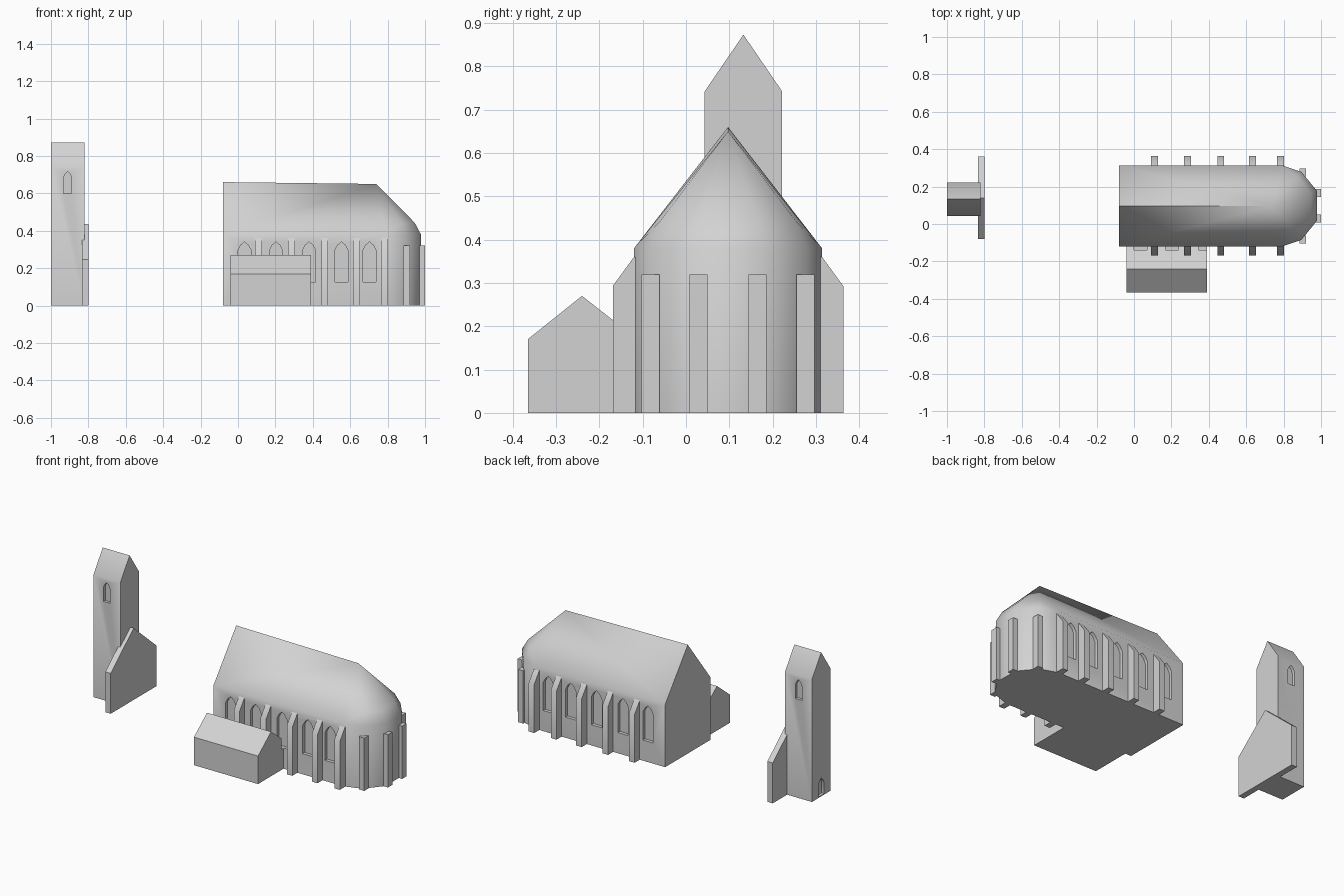
import bpy, bmesh, math
from mathutils import Vector

if "Cube" in bpy.data.objects:
    bpy.data.objects.remove(bpy.data.objects["Cube"])

stone = bpy.data.materials.new("pale_stone_grey")
stone.diffuse_color = (0.65, 0.65, 0.65, 1)
stone.use_nodes = True
stone.node_tree.nodes["Principled BSDF"].inputs["Base Color"].default_value = stone.diffuse_color
CY = 0.097  # nave centre line


def finish(name, bm):
    bmesh.ops.recalc_face_normals(bm, faces=bm.faces[:])
    me = bpy.data.meshes.new(name)
    bm.to_mesh(me)
    bm.free()
    me.materials.append(stone)
    ob = bpy.data.objects.new(name, me)
    bpy.context.collection.objects.link(ob)
    return ob


def add_prism(bm, profile, axis, a, b):
    """Extrude a profile: axis 'x' uses (y, z) points, axis 'y' uses (x, z) points."""
    def at(p, d):
        return (d, p[0], p[1]) if axis == 'x' else (p[0], d, p[1])
    lo = [bm.verts.new(at(p, a)) for p in profile]
    hi = [bm.verts.new(at(p, b)) for p in profile]
    n = len(profile)
    bm.faces.new(lo)
    bm.faces.new(hi[::-1])
    for i in range(n):
        j = (i + 1) % n
        bm.faces.new((lo[i], lo[j], hi[j], hi[i]))


def prism(name, profile, axis, a, b):
    bm = bmesh.new()
    add_prism(bm, profile, axis, a, b)
    return finish(name, bm)


def arch(c, w, z0, spring, top):
    """Pointed arch outline."""
    h = w / 2
    mid = spring + (top - spring) * 0.6
    return [(c - h, z0), (c + h, z0), (c + h, spring), (c + h * 0.6, mid),
            (c, top), (c - h * 0.6, mid), (c - h, spring)]


def cut(ob, cutter):
    mod = ob.modifiers.new("openings", 'BOOLEAN')
    mod.operation = 'DIFFERENCE'
    mod.solver = 'EXACT'
    mod.object = cutter
    dg = bpy.context.evaluated_depsgraph_get()
    me = bpy.data.meshes.new_from_object(ob.evaluated_get(dg))
    ob.modifiers.clear()
    ob.data = me


def smooth(ob):
    bpy.ops.object.select_all(action='DESELECT')
    ob.select_set(True)
    bpy.context.view_layer.objects.active = ob
    bpy.ops.object.shade_smooth_by_angle(angle=math.radians(45))


# Nave with rounded apse
half = [(-0.08, 0.217), (0.79, 0.217), (0.895, 0.182), (0.978, 0.08)]
foot = [(x, CY - y) for x, y in half] + [(x, CY + y) for x, y in reversed(half)]
bm = bmesh.new()
base = [bm.verts.new((x, y, 0)) for x, y in foot]
eave = [bm.verts.new((x, y, 0.38)) for x, y in foot]
ridge_w = bm.verts.new((-0.08, CY, 0.66))
ridge_e = bm.verts.new((0.74, CY, 0.65))
ring = [bm.verts.new(e.co.lerp(ridge_e.co, 0.14) + Vector((0, 0, 0.025))) for e in eave[2:6]]
bm.faces.new(base)
for i in range(7):
    bm.faces.new((base[i], base[i + 1], eave[i + 1], eave[i]))
bm.faces.new((base[7], base[0], eave[0], ridge_w, eave[7]))
bm.faces.new((eave[0], eave[1], ridge_e, ridge_w))
bm.faces.new((eave[7], ridge_w, ridge_e, eave[6]))
bm.faces.new((eave[1], eave[2], ring[0]))
bm.faces.new((eave[1], ring[0], ridge_e))
bm.faces.new((eave[6], ring[3], eave[5]))
bm.faces.new((eave[6], ridge_e, ring[3]))
for i in range(3):
    bm.faces.new((eave[i + 2], eave[i + 3], ring[i + 1], ring[i]))
    bm.faces.new((ring[i], ring[i + 1], ridge_e))
nave = finish("nave", bm)

# Annex on the south side
annex = prism("annex", [(-0.365, 0), (-0.365, 0.17), (-0.24, 0.27), (-0.11, 0.168), (-0.11, 0)],
              'x', -0.04, 0.39)

# Window recesses, which also notch the annex roof
bm = bmesh.new()
for x in (0.035, 0.203, 0.38, 0.553, 0.703):
    for y0, y1 in ((-0.14, -0.10), (CY * 2 + 0.10, CY * 2 + 0.14)):
        add_prism(bm, arch(x, 0.07, 0.125, 0.295, 0.34), 'y', y0, y1)
window_cutter = finish("window_cutter", bm)
cut(nave, window_cutter)
cut(annex, window_cutter)

# Side buttresses with sloping tops
for k, x in enumerate((0.109, 0.287, 0.464, 0.633, 0.783)):
    for side, s in (("south", -1), ("north", 1)):
        prof = [(CY + s * d, z) for d, z in
                ((0.20, 0), (0.266, 0), (0.266, 0.293), (0.217, 0.36), (0.20, 0.36))]
        smooth(prism(f"{side}_buttress_{k + 1}", prof, 'x', x - 0.0185, x + 0.0185))

# Apse buttresses
for k, (x, y) in enumerate(((0.902, 0.179), (0.983, 0.068))):
    for side, s in (("south", -1), ("north", 1)):
        c = CY + s * y
        prism(f"apse_{side}_buttress_{k + 1}",
              [(c - 0.021, 0), (c + 0.021, 0), (c + 0.021, 0.32), (c - 0.021, 0.32)],
              'x', x - 0.018, x + 0.017)

# Tower with bell openings and west door
tower = prism("tower", [(0.043, 0), (0.222, 0), (0.222, 0.742), (0.1325, 0.873), (0.043, 0.742)],
              'x', -1.0, -0.82)
bm = bmesh.new()
for y0, y1 in ((0.02, 0.06), (0.205, 0.245)):
    add_prism(bm, arch(-0.911, 0.043, 0.598, 0.685, 0.717), 'y', y0, y1)
add_prism(bm, arch(0.1325, 0.055, 0.006, 0.075, 0.11), 'x', -1.02, -0.983)
tower_cutter = finish("tower_cutter", bm)
cut(tower, tower_cutter)

# Gabled remnant of the old west wall against the tower
prism("gable_wall", [(-0.08, 0), (0.36, 0), (0.36, 0.245), (0.14, 0.435), (-0.08, 0.245)],
      'x', -0.834, -0.798)

for ob in (nave, annex, tower):
    smooth(ob)
for ob in (window_cutter, tower_cutter):
    bpy.data.objects.remove(ob, do_unlink=True)
